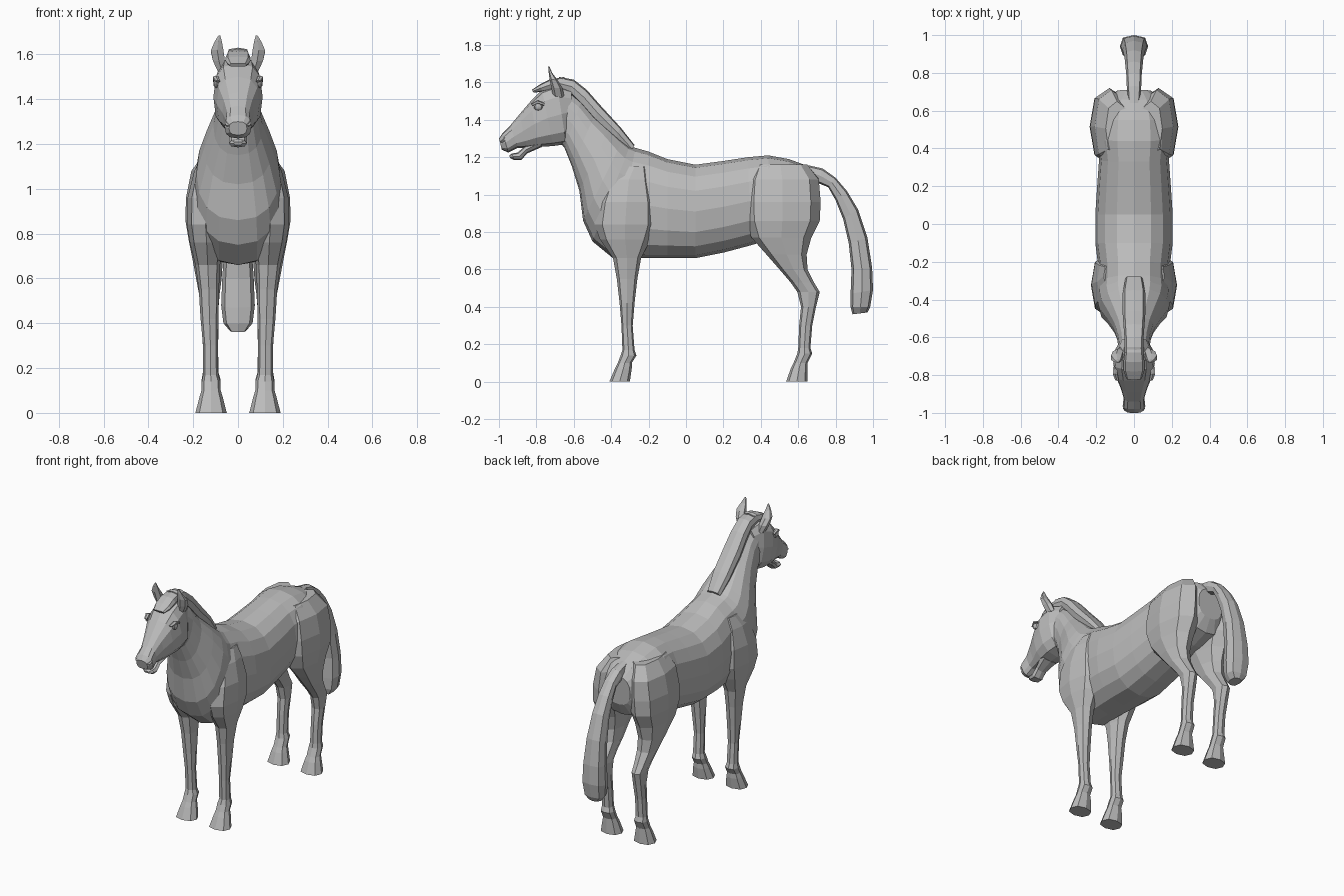
import bpy
import bmesh
import math
from mathutils import Matrix, Vector

cube = bpy.data.objects.get("Cube")
if cube:
    bpy.data.objects.remove(cube, do_unlink=True)

UNIT = 0.01  # part tables are written in hundredths

coat = bpy.data.materials.new("plain grey coat")
coat.use_nodes = True
coat.diffuse_color = (0.5, 0.5, 0.5, 1)
shader = next(n for n in coat.node_tree.nodes if n.type == "BSDF_PRINCIPLED")
shader.inputs["Base Color"].default_value = coat.diffuse_color
shader.inputs["Roughness"].default_value = 0.8


def finish(name, bm, mirrored=False):
    """Turn a bmesh into a flat shaded object, optionally mirrored across x."""
    bmesh.ops.recalc_face_normals(bm, faces=bm.faces)
    mesh = bpy.data.meshes.new(name)
    bm.to_mesh(mesh)
    bm.free()
    mesh.materials.append(coat)
    obj = bpy.data.objects.new(name, mesh)
    bpy.context.collection.objects.link(obj)
    if mirrored:
        mirror = obj.modifiers.new("both sides", "MIRROR")
        mirror.use_clip = False
        mirror.use_mirror_merge = False
    return obj


def loft(name, rings, sides, mirrored=False, power=0.85):
    """Skin rings given as (y, z of one edge, y, z of the other edge, half width, x)."""
    bm = bmesh.new()
    loops = []
    for ya, za, yb, zb, half, *rest in rings:
        x = rest[0] if rest else 0
        first, second = Vector((x, ya, za)), Vector((x, yb, zb))
        middle, arm = (first + second) / 2, (first - second) / 2
        loop = []
        for i in range(sides):
            angle = math.tau * i / sides
            s, c = math.sin(angle), math.cos(angle)
            across = math.copysign(abs(s) ** power, s) * half
            along = math.copysign(abs(c) ** power, c)
            point = middle + arm * along + Vector((across, 0, 0))
            loop.append(bm.verts.new(point * UNIT))
        loops.append(loop)
    for lower, upper in zip(loops, loops[1:]):
        for i in range(sides):
            j = (i + 1) % sides
            bm.faces.new((lower[i], lower[j], upper[j], upper[i]))
    bm.faces.new(loops[0])
    bm.faces.new(loops[-1])
    return finish(name, bm, mirrored)


def limb(name, levels, sides=8):
    """Loft a mirrored leg from level rings (z, front y, back y, x, half width)."""
    rings = [(front, z, back, z, half, x) for z, front, back, x, half in levels]
    return loft(name, rings, sides, mirrored=True)


# Trunk and neck in one skin, from rump to poll
loft("body_and_neck", [
    (71, 109, 70, 90, 9),
    (66, 115, 66, 82, 15),
    (55, 119, 55, 78, 19),
    (44, 121, 45, 76, 20),
    (33, 120, 35, 73, 18.5),
    (20, 118, 20, 69, 19.5),
    (5, 116, 5, 66, 20.5),
    (-10, 119, -10, 66, 20.5),
    (-20, 123, -24, 66, 19),
    (-27, 125, -39, 66, 19),
    (-30, 126, -50, 75, 19.5),
    (-34, 129, -55, 86, 18.5),
    (-41, 135, -57, 102, 15),
    (-49, 142, -61, 115, 11),
    (-56, 150, -65, 125, 9),
    (-64, 156, -69, 130, 8),
], 16)

# Skull with cheeks, narrowing to the muzzle
loft("head", [
    (-61, 156, -62, 133, 7),
    (-69, 159, -64, 127, 10),
    (-77, 156, -71, 126, 11),
    (-83, 150, -79, 125.5, 9.5),
    (-89, 143, -85, 125, 7),
    (-94, 137, -90, 125, 5.5),
    (-98, 133, -95, 122.5, 6),
    (-100, 130, -98.5, 124, 4),
], 12, power=0.75)

loft("lower_jaw", [
    (-79, 130, -77, 125.5, 6),
    (-86, 126, -85, 122, 4),
    (-90, 122.5, -88, 118.5, 4),
    (-93, 122, -92, 118.5, 4),
    (-94.5, 121, -94, 119.5, 2),
], 8)

# Mane along the crest, ending in a forelock over the brow
loft("mane", [
    (-27.5, 126.5, -30, 122, 4.5),
    (-35, 136, -38, 130, 6),
    (-46, 148, -49, 140, 6),
    (-53, 156, -56, 148, 5.5),
    (-60, 161.5, -62, 154, 5),
    (-68, 163, -68, 156, 5),
], 8, power=0.6)
loft("forelock", [
    (-65, 163, -65, 156, 4.5),
    (-73, 161.5, -72, 156, 5.5),
    (-78, 159, -77, 155, 5.5),
    (-82.5, 156, -81.5, 154.5, 4),
], 8, power=0.6)

# Upright pointed ears
loft("ears", [
    (-71, 152, -65, 152, 2, 7),
    (-72, 157, -66, 157, 3, 8.5),
    (-73, 162, -68.5, 161, 3.2, 9.3),
    (-73.5, 166, -71.5, 165, 1.8, 8.8),
    (-73.7, 168.5, -73, 168.5, 0.4, 8.3),
], 6, mirrored=True)

# Shoulder, foreleg and hoof
limb("front_legs", [
    (115, -34, -21, 13, 3),
    (108, -42, -19, 14, 5.5),
    (96, -47, -16.5, 15, 7.5),
    (84, -49, -16, 14.5, 8.3),
    (76, -46, -19, 14, 7.5),
    (66, -39, -24, 13.5, 5.5),
    (55, -37, -26, 13, 4.5),
    (42, -35.5, -27.5, 12.7, 4),
    (30, -34.5, -28.5, 12.3, 3.3),
    (17, -34, -27.5, 12.2, 3.4),
    (14, -35, -26.5, 12, 4.2),
    (10, -36.5, -29, 12, 4.3),
    (7, -38, -29, 12, 5.2),
    (0, -41, -30, 12, 7),
])

# Haunch, hind leg and hoof
limb("hind_legs", [
    (116, 36, 65, 9, 6),
    (108, 32, 71, 12, 8.8),
    (96, 31, 72, 13, 10.2),
    (86, 31.5, 71.5, 13.5, 10),
    (77, 35, 67, 13.5, 8.5),
    (68, 43, 64.5, 13.5, 6.7),
    (60, 50, 65, 13, 5.7),
    (53, 56, 68.5, 12.8, 4.6),
    (48, 59.5, 71.5, 12.6, 4),
    (40, 61.5, 69.5, 12.4, 3.8),
    (30, 60.5, 67.5, 12.3, 3.4),
    (18, 60, 66.5, 12.2, 3.5),
    (15, 59.5, 67.5, 12, 4.2),
    (10, 57.5, 65, 12, 4.3),
    (7, 56, 65, 12, 5.2),
    (0, 53.5, 65, 12, 7),
])

# Tail arching from the croup and hanging down
loft("tail", [
    (64, 116, 66, 109, 3),
    (73, 114, 71, 106, 3.8),
    (80, 109, 76, 104, 4),
    (86, 102, 80, 97, 4.5),
    (92, 92, 84, 87, 5),
    (97, 77, 87, 74, 6),
    (99.5, 61, 88.5, 60, 7),
    (100, 49, 88, 47, 7.5),
    (98.5, 40, 88, 40, 6.5),
    (97, 37, 89, 36, 3.5),
], 8, power=0.7)

# Eyes set under a low lid on each side of the brow
bm = bmesh.new()
place = Matrix.Translation((0.098, -0.79, 1.47)) @ Matrix.Diagonal((0.6, 1.2, 1, 1))
bmesh.ops.create_uvsphere(bm, u_segments=8, v_segments=6, radius=0.02, matrix=place)
finish("eyes", bm, mirrored=True)
loft("eyelids", [
    (-83, 148.5, -82, 147.5, 1, 9),
    (-79.5, 150.5, -79, 148.5, 1.4, 10),
    (-75.5, 149, -76, 147.5, 1, 10.3),
], 6, mirrored=True)

# Flared nostrils as raised rims
bm = bmesh.new()
rim = []
for radius, push in ((0.026, -0.012), (0.021, 0.01), (0.012, 0.01), (0.008, -0.006)):
    turn = Matrix.Translation((0.036, -0.975, 1.295)) @ Matrix.Rotation(math.radians(60), 4, Vector((1, 0.6, 0)))
    rim.append([bm.verts.new(turn @ Vector((radius * math.cos(math.tau * k / 8),
                                            radius * math.sin(math.tau * k / 8), push)))
                for k in range(8)])
for outer, inner in zip(rim, rim[1:]):
    for k in range(8):
        n = (k + 1) % 8
        bm.faces.new((outer[k], outer[n], inner[n], inner[k]))
bm.faces.new(rim[-1])
finish("nostrils", bm, mirrored=True)
